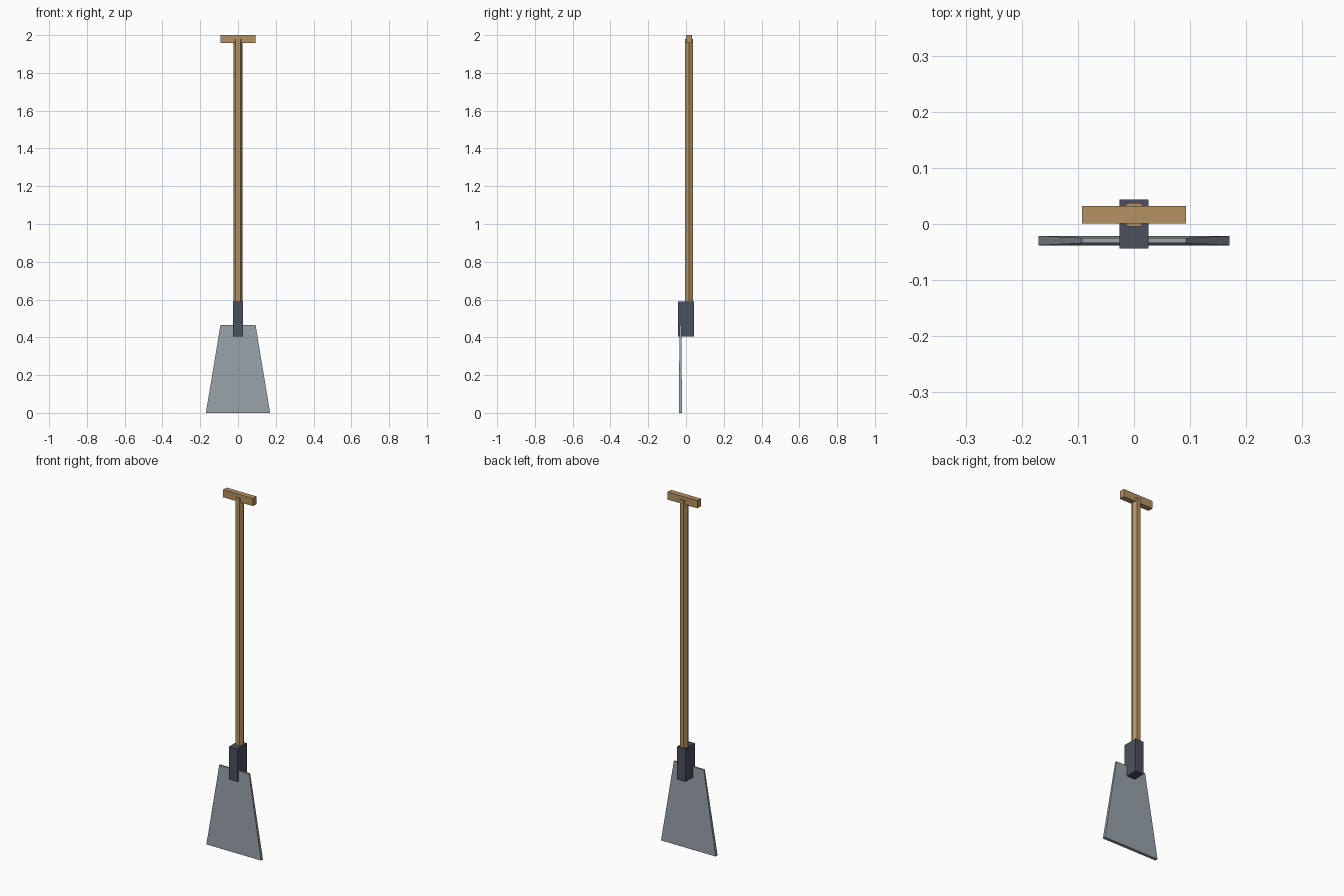
import bpy, bmesh, math
from mathutils import Matrix

if "Cube" in bpy.data.objects:
    bpy.data.objects.remove(bpy.data.objects["Cube"])


def material(name, srgb):
    lin = [((c / 255 + 0.055) / 1.055) ** 2.4 for c in srgb]
    m = bpy.data.materials.new(name)
    m.diffuse_color = (*lin, 1)
    m.use_nodes = True
    m.node_tree.nodes["Principled BSDF"].inputs["Base Color"].default_value = m.diffuse_color
    return m


wood = material("wood", (180, 146, 98))
steel = material("steel", (153, 163, 170))
dark_iron = material("dark iron", (75, 80, 92))


def finish(name, bm, mat):
    mesh = bpy.data.meshes.new(name)
    bm.to_mesh(mesh)
    bm.free()
    mesh.materials.append(mat)
    obj = bpy.data.objects.new(name, mesh)
    bpy.context.collection.objects.link(obj)
    return obj


def box(name, size, centre, mat, top_scale=1.0):
    """Box whose top face can be shrunk towards its centre."""
    bm = bmesh.new()
    bmesh.ops.create_cube(bm, size=1)
    for v in bm.verts:
        s = top_scale if v.co.z > 0 else 1.0
        v.co = [v.co.x * size[0] * s + centre[0],
                v.co.y * size[1] * s + centre[1],
                v.co.z * size[2] + centre[2]]
    return finish(name, bm, mat)


# Tapered flat blade
box("blade", (0.34, 0.017, 0.465), (0, -0.0295, 0.2325), steel, 0.547)

# Socket joining blade and shaft
box("socket", (0.052, 0.087, 0.185), (0, 0, 0.4975), dark_iron)

# Six-sided shaft with corners on the left and right
bm = bmesh.new()
bmesh.ops.create_cone(bm, cap_ends=True, segments=6, radius1=0.0242,
                      radius2=0.0242, depth=1.45)
if max(v.co.x for v in bm.verts) < 0.024:
    bmesh.ops.rotate(bm, verts=bm.verts, matrix=Matrix.Rotation(math.pi / 6, 3, 'Z'))
bmesh.ops.translate(bm, verts=bm.verts, vec=(0, 0.0165, 1.255))
finish("shaft", bm, wood)

# Crossbar grip
box("grip", (0.186, 0.031, 0.043), (0, 0.0165, 1.9785), wood)
